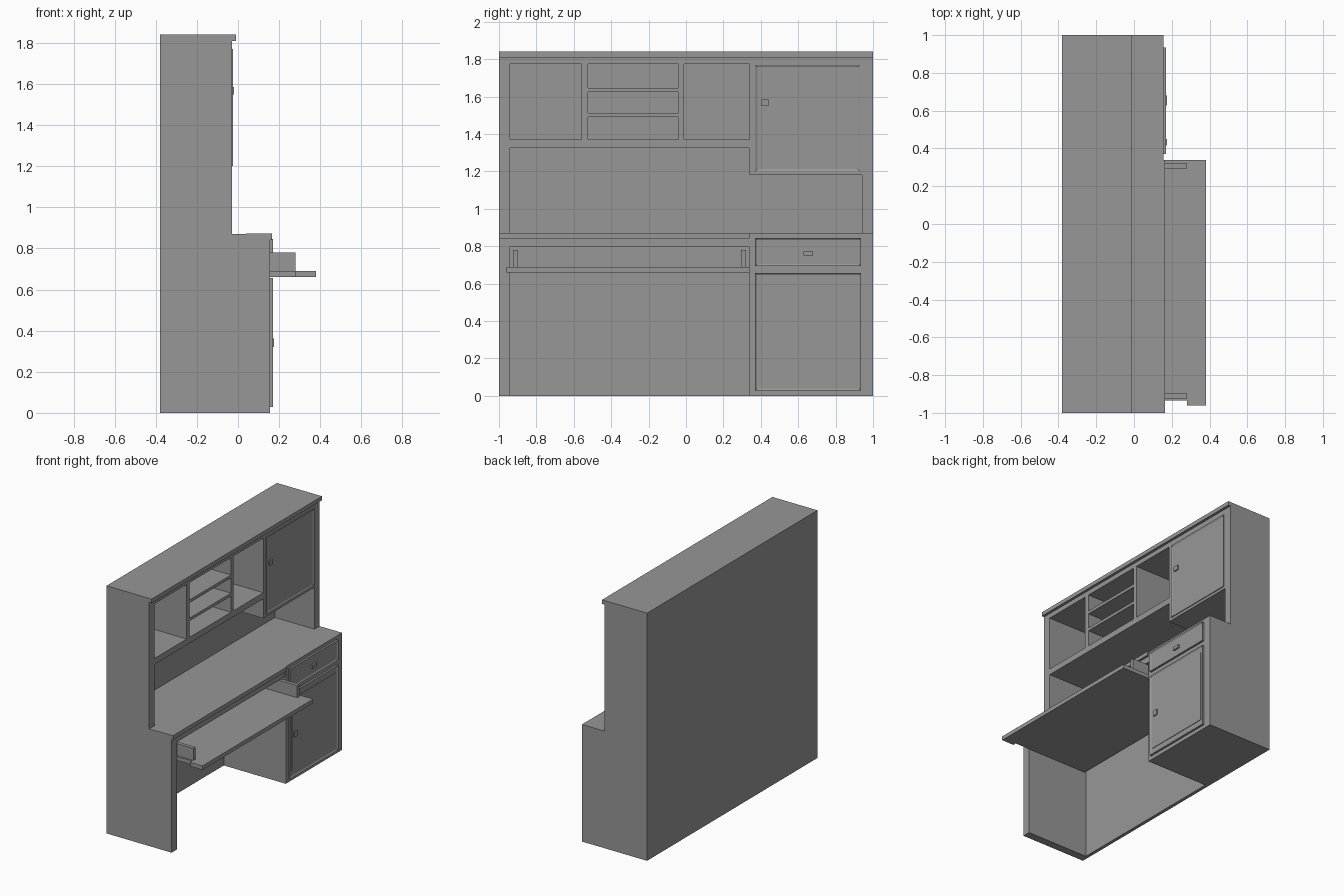
import bpy, bmesh

cube = bpy.data.objects.get("Cube")
if cube:
    bpy.data.objects.remove(cube, do_unlink=True)

grey = bpy.data.materials.new("plain_grey")
grey.use_nodes = True
colour = (0.31, 0.31, 0.31, 1)
grey.diffuse_color = colour
grey.node_tree.nodes["Principled BSDF"].inputs["Base Color"].default_value = colour


def finish(name, bm):
    mesh = bpy.data.meshes.new(name)
    bmesh.ops.recalc_face_normals(bm, faces=bm.faces)
    bm.to_mesh(mesh)
    bm.free()
    mesh.materials.append(grey)
    obj = bpy.data.objects.new(name, mesh)
    bpy.context.collection.objects.link(obj)
    return obj


def profile(name, points, axis, lo, hi):
    """Extrude a flat outline along y ("y", points are x, z) or z ("z", points are x, y)."""
    bm = bmesh.new()
    place = (lambda a, b: (a, lo, b)) if axis == "y" else (lambda a, b: (a, b, lo))
    face = bm.faces.new([bm.verts.new(place(a, b)) for a, b in points])
    moved = bmesh.ops.extrude_face_region(bm, geom=[face])["geom"]
    step = (0, hi - lo, 0) if axis == "y" else (0, 0, hi - lo)
    bmesh.ops.translate(bm, vec=step, verts=[v for v in moved if isinstance(v, bmesh.types.BMVert)])
    return finish(name, bm)


def box(name, x, y, z, border=0, recess=0):
    """Box from ranges; a border insets and sinks its front face."""
    bm = bmesh.new()
    bmesh.ops.create_cube(bm, size=1)
    for v in bm.verts:
        v.co = [r[0] if c < 0 else r[1] for c, r in zip(v.co, (x, y, z))]
    if border:
        bm.normal_update()
        front = max(bm.faces, key=lambda f: f.normal.x)
        bmesh.ops.inset_region(bm, faces=[front], thickness=border)
        bmesh.ops.translate(bm, vec=(-recess, 0, 0), verts=front.verts)
    return finish(name, bm)


BACK, INNER, UPPER, LOWER = -0.38, -0.355, -0.03, 0.155
SPLIT, SIDE = 0.34, 0.94

# Carcass: stepped sides, back and top
outline = [(BACK, 0), (LOWER, 0), (LOWER, 0.87), (UPPER, 0.87), (UPPER, 1.81), (BACK, 1.81)]
profile("right_side_panel", outline, "y", -1, -SIDE)
profile("left_side_panel", outline, "y", SIDE, 1)
box("back_panel", (BACK, INNER), (-SIDE, SIDE), (0, 1.81))
box("top_board", (BACK, -0.01), (-1, 1), (1.81, 1.84))

# Desk level
box("base_cabinet", (INNER, LOWER), (SPLIT, SIDE), (0, 0.845))
box("desk_top", (INNER, LOWER), (-SIDE, SIDE), (0.84, 0.87))
box("desk_flap", (0.04, 0.165), (-1, SPLIT), (0.842, 0.872))
box("desk_apron", (0.13, 0.15), (-SIDE, SPLIT), (0.795, 0.842))

# Pull-out tray with wider front lip and two upright sides
profile("pull_out_tray", [(-0.34, -0.935), (0.28, -0.935), (0.28, -0.96), (0.38, -0.96),
                          (0.38, SPLIT), (-0.34, SPLIT)], "z", 0.66, 0.69)
for label, y in (("right", -0.925), ("left", 0.295)):
    box("tray_side_" + label, (-0.34, 0.28), (y, y + 0.027), (0.69, 0.78))

# Upper cubbies and closed cupboard
box("cubby_floor", (INNER, UPPER), (-SIDE, SPLIT), (1.325, 1.37))
box("upper_rail", (INNER, UPPER), (-SIDE, SIDE), (1.775, 1.81))
for label, y in (("right", (-0.56, -0.525)), ("left", (-0.04, -0.01))):
    box("cubby_divider_" + label, (INNER, UPPER), y, (1.37, 1.775))
for label, z in (("lower", 1.49), ("upper", 1.625)):
    box("cubby_shelf_" + label, (INNER, UPPER), (-0.525, -0.04), (z, z + 0.022))
box("upper_cupboard", (INNER, UPPER), (SPLIT, SIDE), (1.18, 1.775))

# Doors, drawer front and their pulls
box("upper_door", (-0.036, -0.024), (0.37, 0.93), (1.2, 1.77), 0.02, 0.007)
box("lower_door", (0.15, 0.17), (0.37, 0.935), (0.028, 0.657), 0.015, 0.007)
box("lower_door_panel", (0.15, 0.167), (0.395, 0.91), (0.075, 0.61))
box("drawer_front", (0.15, 0.17), (0.37, 0.935), (0.695, 0.845), 0.015, 0.007)
box("upper_door_knob", (-0.032, -0.02), (0.4, 0.44), (1.55, 1.585))
box("lower_door_knob", (0.16, 0.175), (0.415, 0.45), (0.32, 0.362))
box("drawer_pull", (0.16, 0.175), (0.627, 0.68), (0.75, 0.775))
